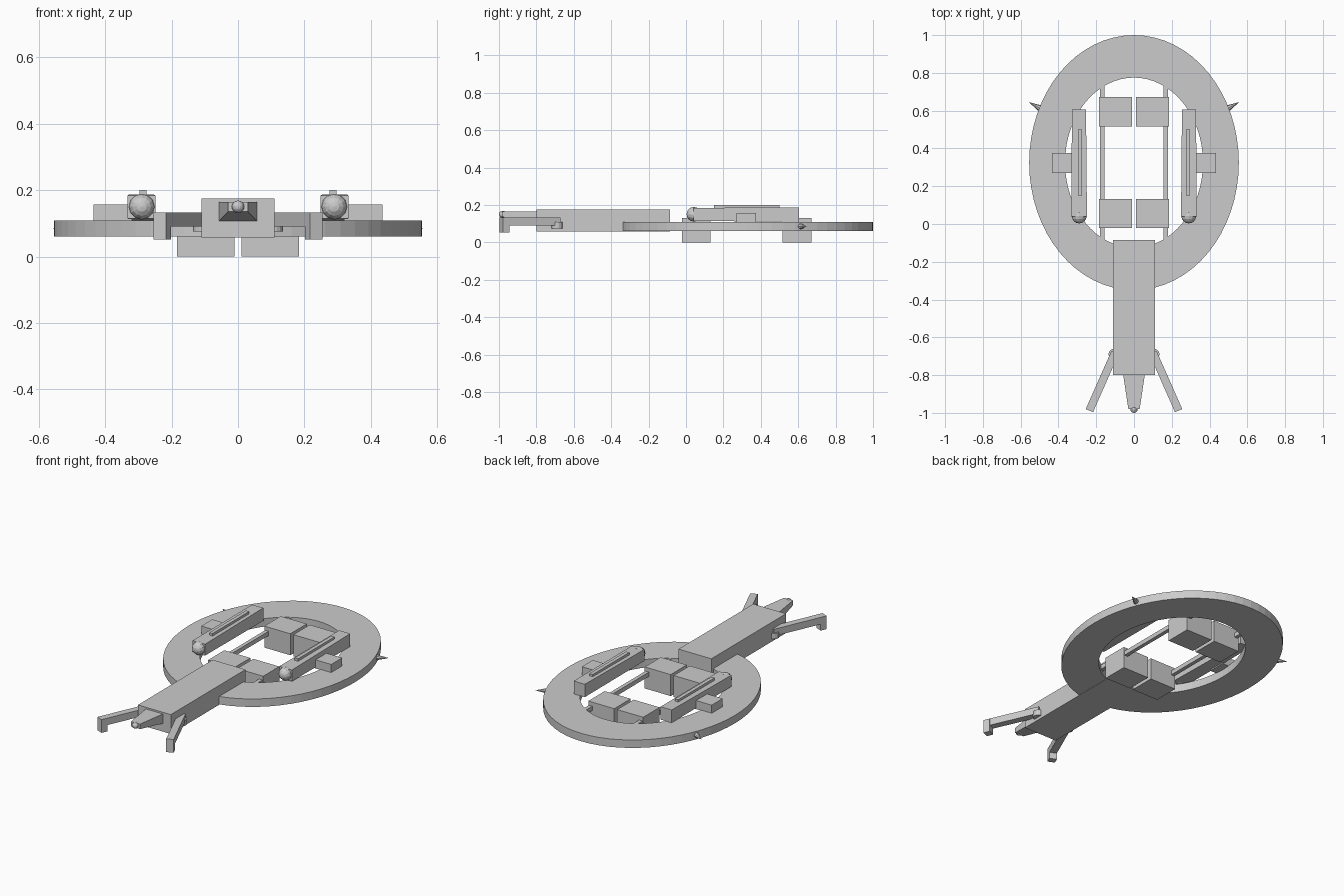
import bpy, bmesh, math
from mathutils import Vector, Matrix

if "Cube" in bpy.data.objects:
    bpy.data.objects.remove(bpy.data.objects["Cube"])


def finish(name, bm):
    bmesh.ops.recalc_face_normals(bm, faces=bm.faces[:])
    me = bpy.data.meshes.new(name)
    bm.to_mesh(me)
    bm.free()
    ob = bpy.data.objects.new(name, me)
    bpy.context.collection.objects.link(ob)
    return ob


def loft(name, a, b):
    """Solid between two rings of matching points."""
    bm = bmesh.new()
    va, vb = [bm.verts.new(p) for p in a], [bm.verts.new(p) for p in b]
    n = len(va)
    for i in range(n):
        j = (i + 1) % n
        bm.faces.new((va[i], va[j], vb[j], vb[i]))
    bm.faces.new(va)
    bm.faces.new(vb)
    return finish(name, bm)


def rect_y(x0, x1, z0, z1, y):
    return [(x0, y, z0), (x1, y, z0), (x1, y, z1), (x0, y, z1)]


def box(name, x0, x1, y0, y1, z0, z1):
    return loft(name, rect_y(x0, x1, z0, z1, y0), rect_y(x0, x1, z0, z1, y1))


def bar(name, p, q, width, z0, z1):
    """Flat bar running from p to q in plan."""
    p, q = Vector(p), Vector(q)
    d = (q - p).normalized()
    n = Vector((-d.y, d.x)) * width / 2
    ends = [[((e + s * n).x, (e + s * n).y, z) for s, z in
             ((-1, z0), (1, z0), (1, z1), (-1, z1))] for e in (p, q)]
    return loft(name, *ends)


def ball(name, c, r, seg=12, rings=8):
    bm = bmesh.new()
    m = Matrix.Translation(c) @ Matrix.Rotation(math.pi / 2, 4, 'X')
    bmesh.ops.create_uvsphere(bm, u_segments=seg, v_segments=rings, radius=r, matrix=m)
    return finish(name, bm)


def cone(name, c, axis, r1, r2, depth, seg):
    bm = bmesh.new()
    m = Matrix.Translation(c) @ Vector(axis).to_track_quat('Z', 'Y').to_matrix().to_4x4()
    bmesh.ops.create_cone(bm, cap_ends=True, segments=seg, radius1=r1, radius2=r2,
                          depth=depth, matrix=m)
    return finish(name, bm)


# Elliptical ring hull
bm = bmesh.new()
N, cy = 64, 0.325
rows = []
for i in range(N):
    t = 2 * math.pi * i / N
    c, s = math.cos(t), math.sin(t)
    rows.append([bm.verts.new((rx * c, cy + ry * s, z)) for rx, ry, z in
                 ((0.555, 0.675, 0.06), (0.555, 0.675, 0.108),
                  (0.365, 0.45, 0.108), (0.365, 0.45, 0.06))])
for i in range(N):
    a, b = rows[i], rows[(i + 1) % N]
    for k in range(4):
        bm.faces.new((a[k], b[k], b[(k + 1) % 4], a[(k + 1) % 4]))
finish("ring_hull", bm)

# Forward neck and tapered snout with round tip
box("neck", -0.11, 0.11, -0.80, -0.085, 0.058, 0.175)
loft("snout", rect_y(-0.057, 0.057, 0.107, 0.165, -0.80),
     rect_y(-0.03, 0.03, 0.135, 0.165, -0.98))
ball("snout_tip", (0, -0.981, 0.15), 0.019)

for s, side in ((-1, "left"), (1, "right")):
    # Engine blocks and the rails carrying them
    for y0, y1, end in ((-0.022, 0.132, "front"), (0.515, 0.672, "rear")):
        box(f"{end}_block_{side}", s * 0.01, s * 0.184, y0, y1, 0, 0.13)
    box(f"rail_{side}", s * 0.156, s * 0.179, -0.09, 0.74, 0.08, 0.106)

    # Side pods: tapered body, nose ball, top strip, outer mount
    loft(f"pod_{side}", rect_y(s * 0.249, s * 0.333, 0.115, 0.184, 0.04),
         rect_y(s * 0.254, s * 0.328, 0.109, 0.187, 0.605))
    ball(f"pod_nose_{side}", (s * 0.29, 0.042, 0.15), 0.039, 12, 8)
    box(f"pod_strip_{side}", s * 0.275, s * 0.297, 0.15, 0.50, 0.18, 0.20)
    box(f"pod_mount_{side}", s * 0.32, s * 0.435, 0.27, 0.375, 0.105, 0.157)

    # Grabber arms: pivot, arm, claw tip
    cone(f"arm_pivot_{side}", (s * 0.105, -0.69, 0.092), (0, 0, 1), 0.03, 0.03, 0.034, 16)
    bar(f"arm_{side}", (s * 0.10, -0.68), (s * 0.235, -0.985), 0.042, 0.09, 0.132)
    bar(f"claw_{side}", (s * 0.221, -0.953), (s * 0.236, -0.988), 0.042, 0.052, 0.132)

    # Small hull spike
    cone(f"spike_{side}", (s * 0.525, 0.628, 0.085), (s * 0.87, 0.48, 0),
         0.018, 0.0, 0.075, 8)
